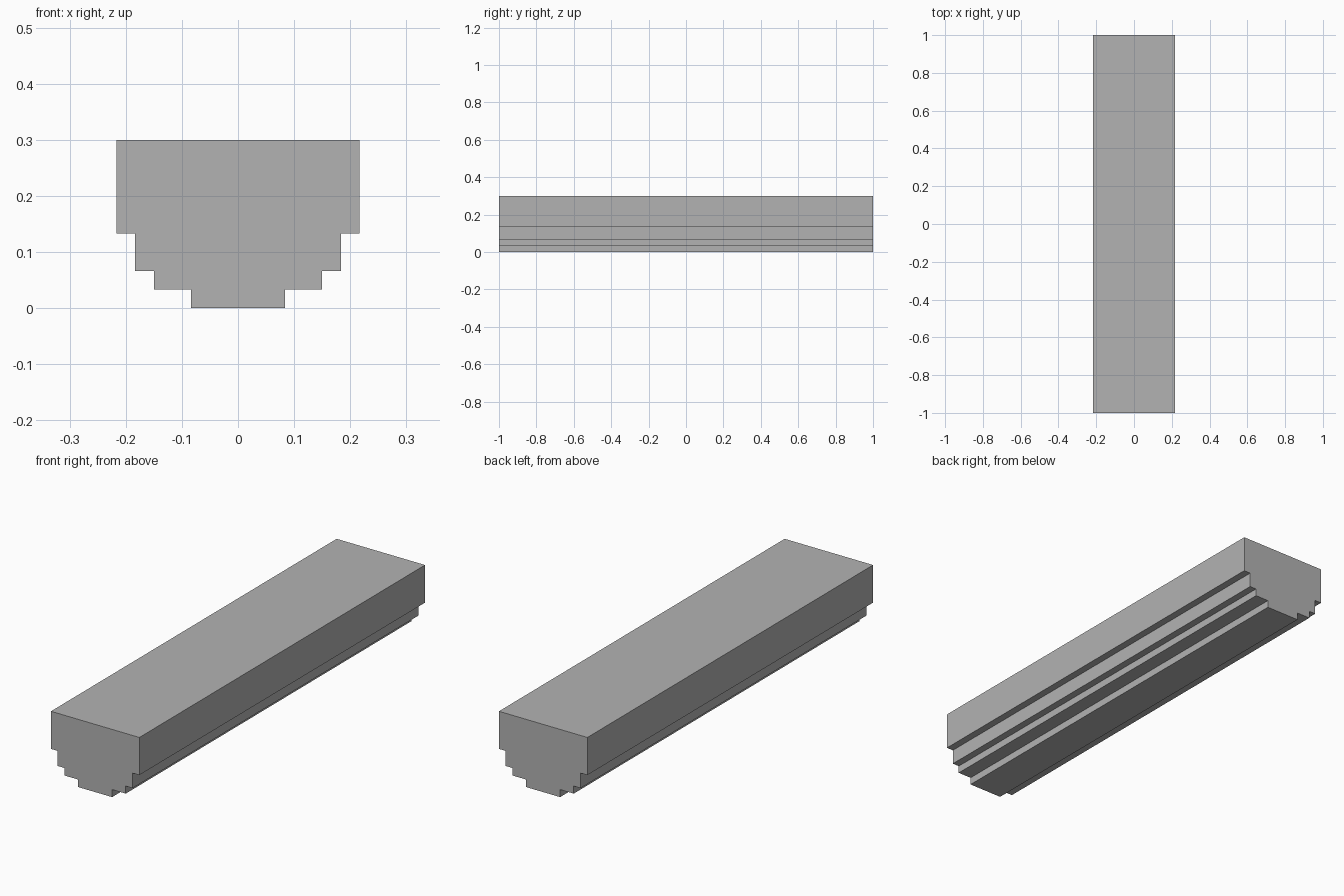
import bpy
import bmesh

cube = bpy.data.objects.get("Cube")
if cube:
    bpy.data.objects.remove(cube, do_unlink=True)

UNIT = 1 / 60  # step module of the moulding
LENGTH = 2.0

# Plain grey material
grey = bpy.data.materials.new("plain_grey")
grey.use_nodes = True
color = (0.45, 0.45, 0.45, 1)
grey.diffuse_color = color
grey.node_tree.nodes["Principled BSDF"].inputs["Base Color"].default_value = color

# Steps from the bottom up: (half width, bottom, top) in modules
steps = [(5, 0, 2), (9, 2, 4), (11, 4, 8), (13, 8, 18)]

# Stepped half outline, mirrored into a closed profile
half = [(w, z) for w, low, high in steps for z in (low, high)]
profile = half + [(-w, z) for w, z in reversed(half)]

# Extrude the profile along the beam's length
bm = bmesh.new()
verts = [bm.verts.new((x * UNIT, -LENGTH / 2, z * UNIT)) for x, z in profile]
end = bm.faces.new(verts)
extruded = bmesh.ops.extrude_face_region(bm, geom=[end], use_keep_orig=True)
moved = [g for g in extruded["geom"] if isinstance(g, bmesh.types.BMVert)]
bmesh.ops.translate(bm, verts=moved, vec=(0, LENGTH, 0))
bmesh.ops.recalc_face_normals(bm, faces=bm.faces)

mesh = bpy.data.meshes.new("stepped_beam")
bm.to_mesh(mesh)
bm.free()
mesh.materials.append(grey)
beam = bpy.data.objects.new("stepped_beam", mesh)
bpy.context.collection.objects.link(beam)
